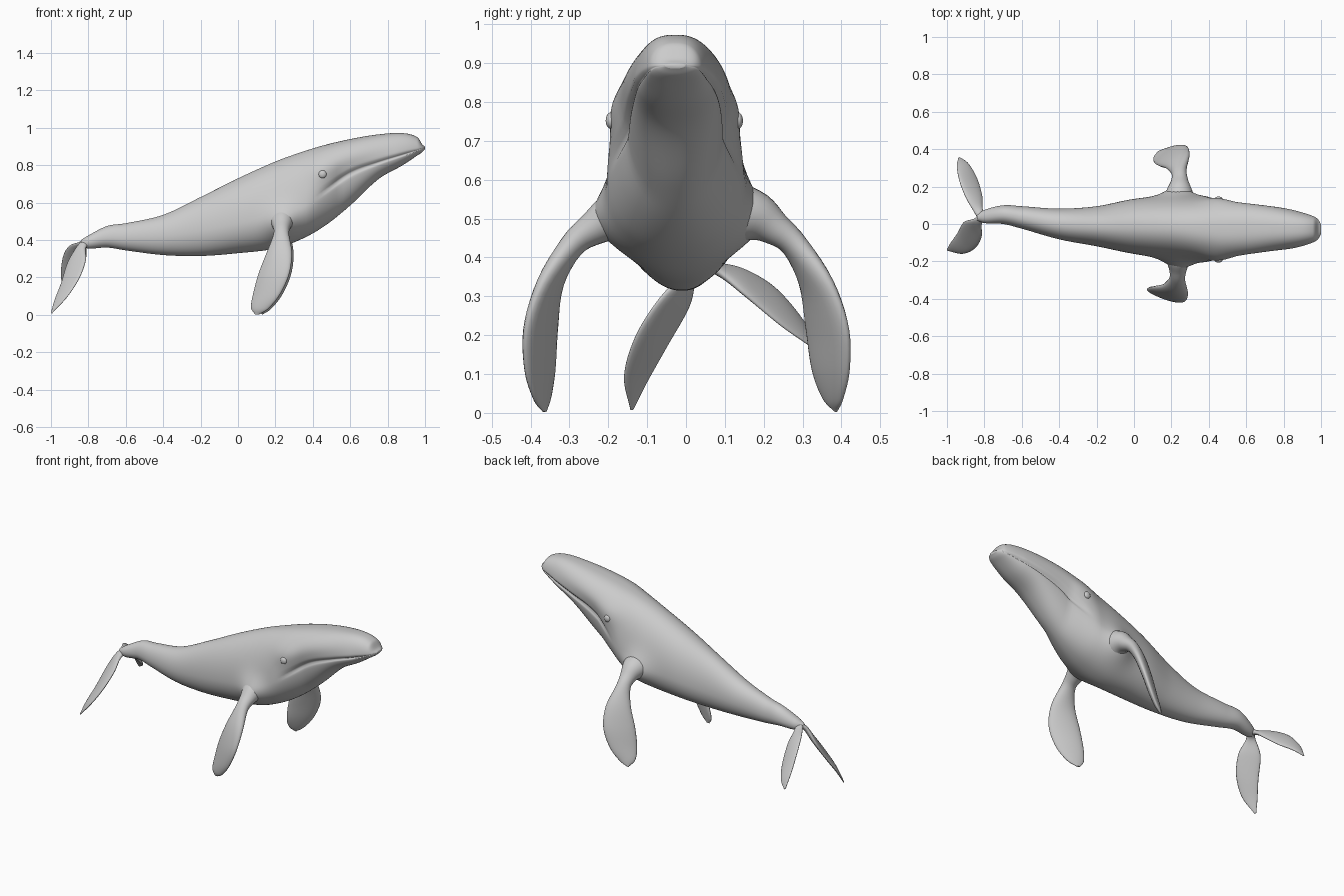
import bpy
import bmesh
import math
from mathutils import Vector

if "Cube" in bpy.data.objects:
    bpy.data.objects.remove(bpy.data.objects["Cube"], do_unlink=True)

GREY = (0.6, 0.6, 0.6, 1)
skin = bpy.data.materials.new("grey skin")
skin.use_nodes = True
skin.diffuse_color = GREY
skin.node_tree.nodes["Principled BSDF"].inputs["Base Color"].default_value = GREY


def clamp(v):
    return min(max(v, 0), 1)


def bell(v, width):
    return math.exp(-(v / width) ** 2)


def sample(keys, t):
    """Smooth curve through rows of (t, values...)."""
    i = max(k for k in range(len(keys) - 1) if k == 0 or keys[k][0] <= t)

    def slope(k, c):
        a, b = keys[max(k - 1, 0)], keys[min(k + 1, len(keys) - 1)]
        return (b[c] - a[c]) / (b[0] - a[0])

    a, b = keys[i], keys[i + 1]
    h = b[0] - a[0]
    u = (t - a[0]) / h
    s = u * u * (3 - 2 * u)
    return [a[c] * (1 - s) + b[c] * s
            + h * u * (1 - u) * ((1 - u) * slope(i, c) - u * slope(i + 1, c))
            for c in range(1, len(a))]


def finish(name, bm):
    bmesh.ops.recalc_face_normals(bm, faces=bm.faces)
    mesh = bpy.data.meshes.new(name)
    bm.to_mesh(mesh)
    bm.free()
    mesh.materials.append(skin)
    mesh.shade_smooth()
    obj = bpy.data.objects.new(name, mesh)
    bpy.context.collection.objects.link(obj)
    return obj


def loft(name, rings):
    bm = bmesh.new()
    loops = [[bm.verts.new(p) for p in ring] for ring in rings]
    n = len(loops[0])
    for a, b in zip(loops, loops[1:]):
        for i in range(n):
            j = (i + 1) % n
            bm.faces.new((a[i], a[j], b[j], b[i]))
    bm.faces.new(loops[0])
    bm.faces.new(loops[-1])
    return finish(name, bm)


# Body: x, top z, mouth or widest z, bottom z, centre y, half width
BODY = [
    (-.84, .40, .385, .37, .035, .015),
    (-.8, .425, .39, .355, .04, .035),
    (-.7, .475, .41, .36, .05, .05),
    (-.6, .49, .41, .345, .035, .06),
    (-.4, .535, .42, .32, 0, .082),
    (-.2, .63, .45, .315, -.012, .107),
    (0, .73, .49, .33, -.013, .147),
    (.2, .82, .53, .355, -.018, .168),
    (.35, .874, .58, .41, -.026, .175),
    (.47, .91, .67, .48, -.029, .174),
    (.6, .94, .76, .585, -.026, .155),
    (.75, .965, .815, .725, -.025, .126),
    (.88, .972, .855, .80, -.028, .096),
    (.96, .95, .88, .853, -.028, .07),
    (.985, .912, .89, .87, -.028, .052),
    (1, .9, .893, .886, -.028, .026),
]


def body_ring(x, n=96):
    top, mid, low, cy, hw = sample(BODY, x)
    mouth = clamp((x - .42) / .12) * min(1, (1.01 - x) / .1)
    cheek = .2 * clamp((x - .38) / .16) * clamp((.85 - x) / .3)
    boxy = .93 - .16 * clamp((x - .2) / .25)
    ring = []
    for i in range(n):
        a = 2 * math.pi * (i + .5) / n
        c, s = math.cos(a), math.sin(a)
        side = math.asin(abs(c)) - math.pi / 2
        w = hw * (1 - .12 * mouth * bell(side, .07))
        if s > 0:
            w *= 1 - cheek * bell(side, .4)
        else:
            w *= (1 - cheek) * (1 - .06 * mouth)
        y = w * abs(c) ** (boxy if s > 0 else .93)
        z = mid + s * ((top - mid) if s > 0 else (mid - low))
        # Shoulder where the flipper grows out, and brow above the eye
        y += .055 * abs(c) * bell(x - .24, .09) * bell(z - .487, .1)
        y += .013 * abs(c) * bell(x - .43, .09) * bell(z - .8, .07)
        ring.append((x, cy + math.copysign(y, c), z))
    return ring


STEPS = 130
loft("body", [body_ring(.08 - .92 * math.cos(math.pi * k / STEPS))
              for k in range(STEPS + 1)])


# Flippers and flukes: lens sections between a leading and a trailing edge
def blade(name, rows, steps=48, n=24):
    keys = [(i, *r) for i, r in enumerate(rows)]
    last = len(rows) - 1

    def edges(t):
        v = sample(keys, t)
        return Vector(v[:3]), Vector(v[3:6]), v[6]

    rings = []
    for k in range(steps + 1):
        t = last * math.sin(math.pi / 2 * k / steps)
        lead, trail, thick = edges(t)
        l0, r0, _ = edges(max(t - .1, 0))
        l1, r1, _ = edges(min(t + .1, last))
        chord = (lead - trail) / 2
        normal = chord.cross(l1 + r1 - l0 - r0).normalized() * thick
        mid = (lead + trail) / 2
        rings.append([mid + chord * math.cos(a) + normal * math.sin(a)
                      for a in (2 * math.pi * i / n for i in range(n))])
    return loft(name, rings)


FLIPPER = [
    (.325, -.13, .54, .155, -.13, .49, .08),
    (.305, -.19, .52, .172, -.185, .485, .064),
    (.284, -.24, .485, .188, -.235, .465, .044),
    (.272, -.30, .437, .19, -.285, .425, .032),
    (.288, -.372, .335, .155, -.325, .335, .028),
    (.274, -.412, .22, .11, -.335, .22, .025),
    (.225, -.412, .11, .08, -.34, .11, .02),
    (.165, -.39, .035, .07, -.35, .04, .013),
    (.115, -.367, .003, .09, -.36, .003, .004),
]
blade("right_flipper", FLIPPER)

# The left flipper is swung slightly outward and forward
left_rows = []
for i, (lx, ly, lz, tx, ty, tz, th) in enumerate(FLIPPER):
    t = i / (len(FLIPPER) - 1)
    left_rows.append((lx + .015 * t, .022 * t ** 4 - ly, lz, tx + .04 * t,
                      .024 * t ** 4 - .03 * math.sin(math.pi * t) - ty, tz, th))
blade("left_flipper", left_rows)

blade("right_fluke", [
    (-.79, .04, .385, -.835, .045, .39, .02),
    (-.815, -.005, .355, -.86, .025, .365, .014),
    (-.815, -.07, .29, -.91, .01, .28, .015),
    (-.85, -.13, .195, -.945, -.05, .17, .013),
    (-.915, -.159, .095, -.98, -.10, .08, .009),
    (-.995, -.143, .008, -1, -.135, .01, .003),
])
blade("left_fluke", [
    (-.79, .035, .385, -.835, .03, .39, .02),
    (-.81, .085, .36, -.855, .065, .385, .014),
    (-.812, .15, .305, -.9, .145, .37, .015),
    (-.84, .245, .225, -.933, .23, .32, .013),
    (-.885, .322, .17, -.947, .305, .23, .009),
    (-.93, .356, .135, -.94, .352, .145, .003),
])

# Eyes
for side, y in (("right", -.194), ("left", .134)):
    bm = bmesh.new()
    bmesh.ops.create_uvsphere(bm, u_segments=24, v_segments=16, radius=.021)
    bmesh.ops.scale(bm, vec=(1, .6, 1), verts=bm.verts)
    bmesh.ops.translate(bm, vec=(.452, y, .752), verts=bm.verts)
    finish(side + "_eye", bm)
